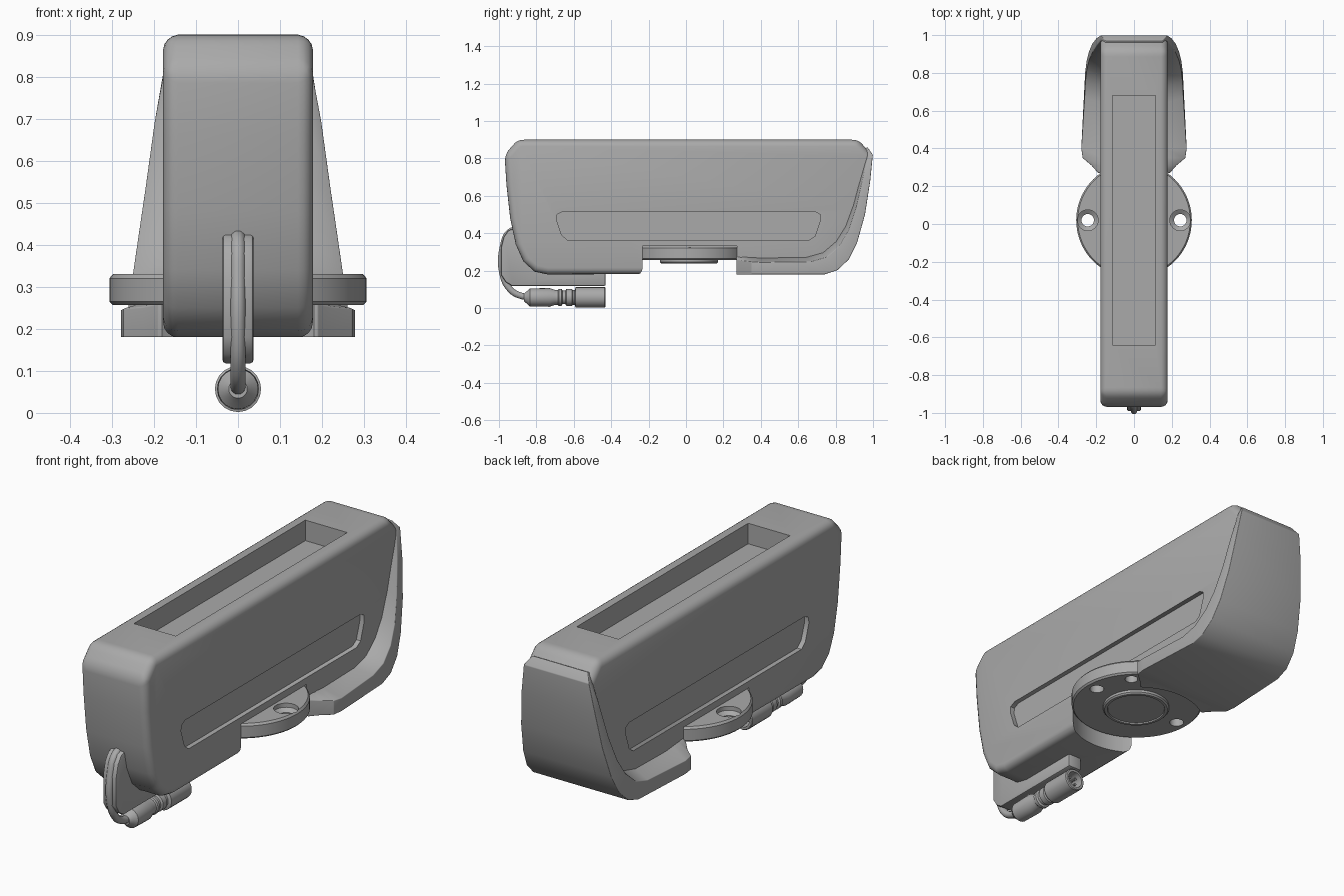
import bpy, bmesh, math
from mathutils import Vector, Matrix

cube = bpy.data.objects.get("Cube")
if cube:
    bpy.data.objects.remove(cube, do_unlink=True)

grey = bpy.data.materials.new("mid_grey")
grey.use_nodes = True
grey.diffuse_color = (0.4, 0.4, 0.4, 1)
grey.node_tree.nodes["Principled BSDF"].inputs["Base Color"].default_value = (0.4, 0.4, 0.4, 1)


def make(name, bm):
    bmesh.ops.recalc_face_normals(bm, faces=bm.faces)
    me = bpy.data.meshes.new(name)
    bm.to_mesh(me)
    bm.free()
    ob = bpy.data.objects.new(name, me)
    bpy.context.collection.objects.link(ob)
    me.materials.append(grey)
    return ob


def loft(name, rings, cap=True):
    """Skin a list of equal closed rings."""
    bm = bmesh.new()
    loops = [[bm.verts.new(p) for p in ring] for ring in rings]
    n = len(loops[0])
    for a, b in zip(loops, loops[1:]):
        for i in range(n):
            j = (i + 1) % n
            bm.faces.new((a[i], a[j], b[j], b[i]))
    if cap:
        bm.faces.new(loops[0])
        bm.faces.new(loops[-1])
    return make(name, bm)


def prism(name, outline, x0, x1):
    """Extrude a (y, z) outline across x."""
    return loft(name, [[(x, y, z) for y, z in outline] for x in (x0, x1)])


def lathe(name, profile, centre, axis="Z", n=64):
    """Turn (radius, height) points about an axis through centre."""
    turn = Matrix.Rotation(-math.pi / 2, 3, "X") if axis == "Y" else Matrix.Identity(3)
    rings = [[Vector(centre) + turn @ Vector((r * math.cos(math.tau * i / n),
              r * math.sin(math.tau * i / n), h)) for i in range(n)] for r, h in profile]
    return loft(name, rings)


def apply(ob):
    bpy.ops.object.select_all(action="DESELECT")
    bpy.context.view_layer.objects.active = ob
    ob.select_set(True)
    for m in list(ob.modifiers):
        bpy.ops.object.modifier_apply(modifier=m.name)


def bevel(ob, width, segments=4):
    m = ob.modifiers.new("round", "BEVEL")
    m.width, m.segments = width, segments
    m.limit_method, m.angle_limit = "ANGLE", math.radians(35)
    apply(ob)


def cut(ob, cutter):
    m = ob.modifiers.new("cut", "BOOLEAN")
    m.operation, m.object, m.solver = "DIFFERENCE", cutter, "EXACT"
    apply(ob)


def discard(*obs):
    for ob in obs:
        bpy.data.objects.remove(ob, do_unlink=True)


def smooth(ob, angle=35):
    apply(ob)
    bpy.ops.object.shade_smooth_by_angle(angle=math.radians(angle))


# Main body: long rounded housing
body = prism("body", [
    (-0.9, 0.9), (-0.97, 0.82), (-0.96, 0.66), (-0.94, 0.48), (-0.91, 0.34), (-0.87, 0.25),
    (-0.81, 0.195), (-0.74, 0.18), (0.74, 0.185), (0.81, 0.21), (0.87, 0.27), (0.91, 0.36),
    (0.95, 0.52), (0.98, 0.7), (0.995, 0.82), (0.92, 0.9)], -0.178, 0.178)
bevel(body, 0.035)

# Flared rear bumper: outer (y, z), half width, inner (y, z)
stations = [
    ((0.27, 0.18), 0.19, (0.27, 0.29)),
    ((0.31, 0.18), 0.225, (0.31, 0.28)),
    ((0.35, 0.18), 0.272, (0.35, 0.275)),
    ((0.4, 0.18), 0.279, (0.4, 0.27)),
    ((0.74, 0.18), 0.262, (0.64, 0.275)),
    ((0.81, 0.203), 0.258, (0.73, 0.3)),
    ((0.87, 0.26), 0.25, (0.8, 0.36)),
    ((0.915, 0.35), 0.238, (0.85, 0.44)),
    ((0.957, 0.5), 0.22, (0.89, 0.55)),
    ((0.985, 0.68), 0.198, (0.93, 0.7)),
    ((0.999, 0.82), 0.176, (0.96, 0.81)),
    ((0.97, 0.86), 0.15, (0.95, 0.85))]
rings = []
for outer, w, inner in stations:
    o, i = Vector(outer), Vector(inner)
    mid = o.lerp(i, 0.72)
    half = [(w, *o), (w, *mid), (0.165, *i)]
    rings.append(half + [(-x, y, z) for x, y, z in reversed(half)])
bumper = loft("rear_bumper", rings)
bevel(bumper, 0.026)

# Round seat for the flange, cut into the underside
seat = lathe("seat_cutter", [(0.309, 0), (0.309, 0.332)], (0, 0.02, 0))
cut(body, seat)
cut(bumper, seat)

# Top recess
recess = prism("recess_cutter", [(-0.64, 0.8), (0.68, 0.8), (0.68, 1), (-0.64, 1)], -0.113, 0.113)
cut(body, recess)

# Shallow side pockets
pocket_outline = [(-0.66, 0.515), (-0.69, 0.5), (-0.692, 0.47), (-0.665, 0.39), (-0.635, 0.365),
                  (0.66, 0.365), (0.69, 0.385), (0.718, 0.47), (0.718, 0.5), (0.69, 0.515)]
pockets = [prism("pocket_cutter", pocket_outline, s * 0.155, s * 0.3) for s in (-1, 1)]
for p in pockets:
    cut(body, p)
discard(seat, recess, *pockets)
smooth(body)
smooth(bumper)

# Mounting flange with countersunk holes
flange = lathe("mounting_flange", [(0.298, 0.257), (0.306, 0.265), (0.306, 0.32), (0.298, 0.33)],
               (0, 0.02, 0))
holes = [lathe("hole_cutter", [(0.033, 0.2), (0.033, 0.295), (0.055, 0.31), (0.055, 0.4)],
               (s * 0.245, 0.02, 0), n=32) for s in (-1, 1)]
holes.append(lathe("pin_hole_cutter", [(0.03, 0.2), (0.03, 0.3)], (0.18, 0.195, 0), n=32))
for h in holes:
    cut(flange, h)
discard(*holes)
smooth(flange, 25)

# Raised boss under the flange
boss = lathe("flange_boss", [(0.155, 0.27), (0.155, 0.245), (0.148, 0.238), (0.135, 0.238),
                             (0.133, 0.244)], (0, 0.015, 0))
smooth(boss, 25)

# Cable fin: wide cheeks with a thin central rib
fin_outline = [(-0.43, 0.118), (-0.93, 0.118), (-0.965, 0.14), (-0.99, 0.18), (-0.99, 0.32),
               (-0.975, 0.38), (-0.95, 0.415), (-0.91, 0.43), (-0.8, 0.43), (-0.6, 0.25), (-0.43, 0.2)]
fin = prism("cable_fin", fin_outline, -0.037, 0.037)
bevel(fin, 0.008, 2)
smooth(fin)


def tube(name, points, radius):
    cu = bpy.data.curves.new(name, "CURVE")
    cu.dimensions = "3D"
    cu.bevel_depth, cu.bevel_resolution, cu.resolution_u = radius, 3, 6
    cu.use_fill_caps = True
    sp = cu.splines.new("BEZIER")
    sp.bezier_points.add(len(points) - 1)
    for bp, (y, z) in zip(sp.bezier_points, points):
        bp.co = (0, y, z)
        bp.handle_left_type = bp.handle_right_type = "AUTO"
    ob = bpy.data.objects.new(name, cu)
    bpy.context.collection.objects.link(ob)
    cu.materials.append(grey)
    bpy.ops.object.select_all(action="DESELECT")
    bpy.context.view_layer.objects.active = ob
    ob.select_set(True)
    bpy.ops.object.convert(target="MESH")
    smooth(bpy.context.view_layer.objects.active, 50)


# Cable down the front of the fin and into the plug
tube("cable", [(-0.88, 0.425), (-0.945, 0.405), (-0.978, 0.33), (-0.982, 0.19),
               (-0.94, 0.1), (-0.88, 0.065), (-0.82, 0.06)], 0.018)

# Plug: strain relief, ribbed grip and hollow socket
plug = lathe("plug", [(0.022, -0.865), (0.034, -0.85), (0.048, -0.835), (0.05, -0.73), (0.04, -0.7),
                      (0.04, -0.685), (0.045, -0.68), (0.045, -0.665), (0.036, -0.66),
                      (0.036, -0.645), (0.045, -0.64), (0.045, -0.61), (0.04, -0.605),
                      (0.04, -0.595), (0.055, -0.59), (0.055, -0.435), (0.051, -0.43),
                      (0.04, -0.43), (0.04, -0.5)], (0, 0, 0.057), "Y", 20)
smooth(plug)

# Socket pins
for k in range(4):
    a = math.tau * k / 4 + math.pi / 4
    pin = lathe("socket_pin", [(0.006, -0.5), (0.006, -0.445)],
                (0.02 * math.cos(a), 0, 0.057 + 0.02 * math.sin(a)), "Y", 8)
    smooth(pin)
